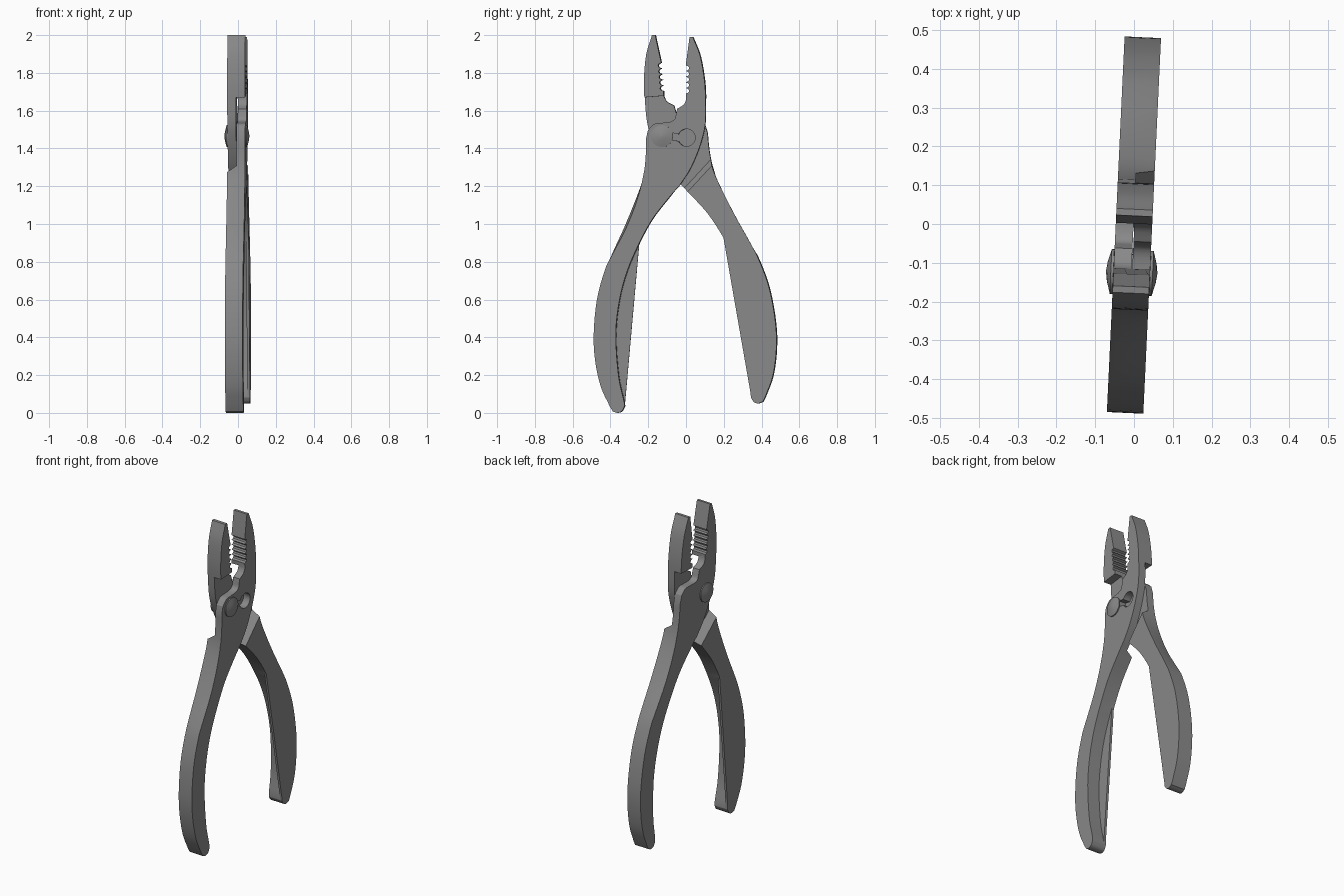
import bpy, bmesh, math
from mathutils import Matrix, Vector

if "Cube" in bpy.data.objects:
    bpy.data.objects.remove(bpy.data.objects["Cube"])

T = 0.047                                  # half thickness
FLANGE = 0.014                             # thickness of the wide grip flange
SKEW = Matrix.Rotation(math.radians(-2.7), 4, 'Z')
PIVOT, SLOT = (-0.125, 1.465), (0.005, 1.457)
STEEL = bpy.data.materials.new("dark_steel")
STEEL.diffuse_color = (0.25, 0.25, 0.25, 1)
STEEL.use_nodes = True
STEEL.node_tree.nodes["Principled BSDF"].inputs["Base Color"].default_value = STEEL.diffuse_color


def spline(pts, n=4):
    """Catmull-Rom through (y, z) points."""
    p = [Vector(q) for q in pts]
    p = [2 * p[0] - p[1]] + p + [2 * p[-1] - p[-2]]
    out = []
    for a, b, c, d in zip(p, p[1:], p[2:], p[3:]):
        for i in range(n):
            t = i / n
            out.append(0.5 * (2 * b + (c - a) * t + (2 * a - 5 * b + 4 * c - d) * t * t
                              + (3 * b - a - 3 * c + d) * t ** 3))
    return [tuple(v) for v in out] + [tuple(pts[-1])]


def loft(name, rings):
    """Skin a list of (x, [(y, z), ...]) sections."""
    bm = bmesh.new()
    loops = [[bm.verts.new((x, y, z)) for y, z in pts] for x, pts in rings]
    n = len(loops[0])
    for a, b in zip(loops, loops[1:]):
        for i in range(n):
            j = (i + 1) % n
            bm.faces.new((a[i], a[j], b[j], b[i]))
    bm.faces.new(loops[0])
    bm.faces.new(loops[-1])
    bmesh.ops.remove_doubles(bm, verts=bm.verts, dist=1e-5)
    bmesh.ops.recalc_face_normals(bm, faces=bm.faces)
    me = bpy.data.meshes.new(name)
    bm.to_mesh(me)
    bm.free()
    me.materials.append(STEEL)
    ob = bpy.data.objects.new(name, me)
    bpy.context.collection.objects.link(ob)
    return ob


def activate(ob):
    bpy.ops.object.select_all(action='DESELECT')
    ob.select_set(True)
    bpy.context.view_layer.objects.active = ob


def cut(ob, cutter):
    cutter.hide_render = True
    m = ob.modifiers.new("cut", 'BOOLEAN')
    m.operation, m.solver, m.object = 'DIFFERENCE', 'EXACT', cutter
    activate(ob)
    bpy.ops.object.modifier_apply(modifier=m.name)
    bpy.data.objects.remove(cutter)


def arc(c, r, a0, a1, n=28):
    return [(c[0] + r * math.cos(math.radians(a0 + (a1 - a0) * i / n)),
             c[1] + r * math.sin(math.radians(a0 + (a1 - a0) * i / n))) for i in range(n + 1)]


# Outline pieces of one half, clockwise from the handle end
outer_handle = spline([(-0.402, 0.035), (-0.45, 0.14), (-0.48, 0.28), (-0.487, 0.42),
                       (-0.47, 0.6), (-0.43, 0.75), (-0.385, 0.86), (-0.33, 0.98),
                       (-0.268, 1.13), (-0.226, 1.25), (-0.212, 1.35), (-0.21, 1.45)])
joint_top = spline([(-0.2, 1.495), (-0.17, 1.528), (-0.13, 1.535), (-0.085, 1.54), (-0.058, 1.555),
                    (-0.05, 1.585)], 3) + spline([(-0.045, 1.61), (-0.01, 1.632), (0.003, 1.66)], 3)
teeth = [(0.001, 1.69)]
for i in range(5):
    z = 1.69 + i * 0.03
    teeth += [(0.015, z + 0.006), (0.019, z + 0.015), (0.015, z + 0.024), (0.001, z + 0.03)]
jaw = [(0.021, 1.99), (0.038, 1.99)]
jaw_back = spline([(0.04, 1.985), (0.077, 1.89), (0.1, 1.76), (0.106, 1.65), (0.105, 1.54),
                   (0.09, 1.46), (0.06, 1.37), (0.018, 1.28), (-0.035, 1.2)])
inner_handle = spline([(-0.045, 1.19), (-0.1, 1.125), (-0.18, 1.02), (-0.25, 0.89), (-0.31, 0.75),
                       (-0.35, 0.6), (-0.37, 0.42), (-0.356, 0.2), (-0.325, 0.055)])
heel = spline([(-0.324, 0.035), (-0.338, 0.009), (-0.362, 0.0), (-0.386, 0.008)], 3)


def inner_far(p):                          # flange edge runs straight, widening the grip
    y, z = p
    if z > 0.89:
        return p
    return (max(y, -0.325 + 0.075 * (z - 0.05) / 0.84), z)


def outer_near(p):                         # near side is slimmer below the joint
    y, z = p
    s = (z - 0.78) / 0.47
    return (y + 0.016 * math.sin(math.pi * s), z) if 0 < s < 1 else p


middle = joint_top + teeth + jaw + jaw_back
near = [outer_near(p) for p in outer_handle] + middle + inner_handle + heel
mid = outer_handle + middle + inner_handle + heel
far = outer_handle + middle + [inner_far(p) for p in inner_handle] + heel


def half(name, slotted):
    ob = loft(name, [(-T, far), (FLANGE - T, far), (FLANGE - T, mid), (T, near)])

    # lap joint recess with a sloped shoulder towards the handle
    def recess(d):
        return [(0.4, 1.665), (-0.4, 1.665), (-0.4, 1.477 - d), (0.4, 0.745 - d)]
    cut(ob, loft("recess_cutter", [(-2 * T, recess(0.075)), (0.001, recess(0.0))]))
    if slotted:
        key = arc(SLOT, 0.046, -157, 157) + arc(PIVOT, 0.05, 23, 337)
        cut(ob, loft("slot_cutter", [(-0.1, key), (0.1, key)]))
    activate(ob)
    bpy.ops.object.shade_smooth_by_angle(angle=math.radians(25))
    return ob


# Two identical halves, the second turned round and opened about the joint
half("slotted_half", True).matrix_world = SKEW
half("riveted_half", False).matrix_world = (
    SKEW @ Matrix.Translation((0, 0.026, 0.02)) @ Matrix.Rotation(math.radians(4.8), 4, 'X')
    @ Matrix.Rotation(math.pi, 4, 'Z'))

# Rivet with low conical heads
prof = [(0.066, 0.004), (0.063, 0.025), (0.054, 0.058), (0.0475, 0.058), (0.0465, 0.047)]
prof += [(-x, r) for x, r in reversed(prof)]
rivet = loft("rivet", [(x, arc(PIVOT, r, 0, 348.75, 31)) for x, r in prof])
activate(rivet)
bpy.ops.object.shade_smooth_by_angle(angle=math.radians(25))
rivet.matrix_world = SKEW
